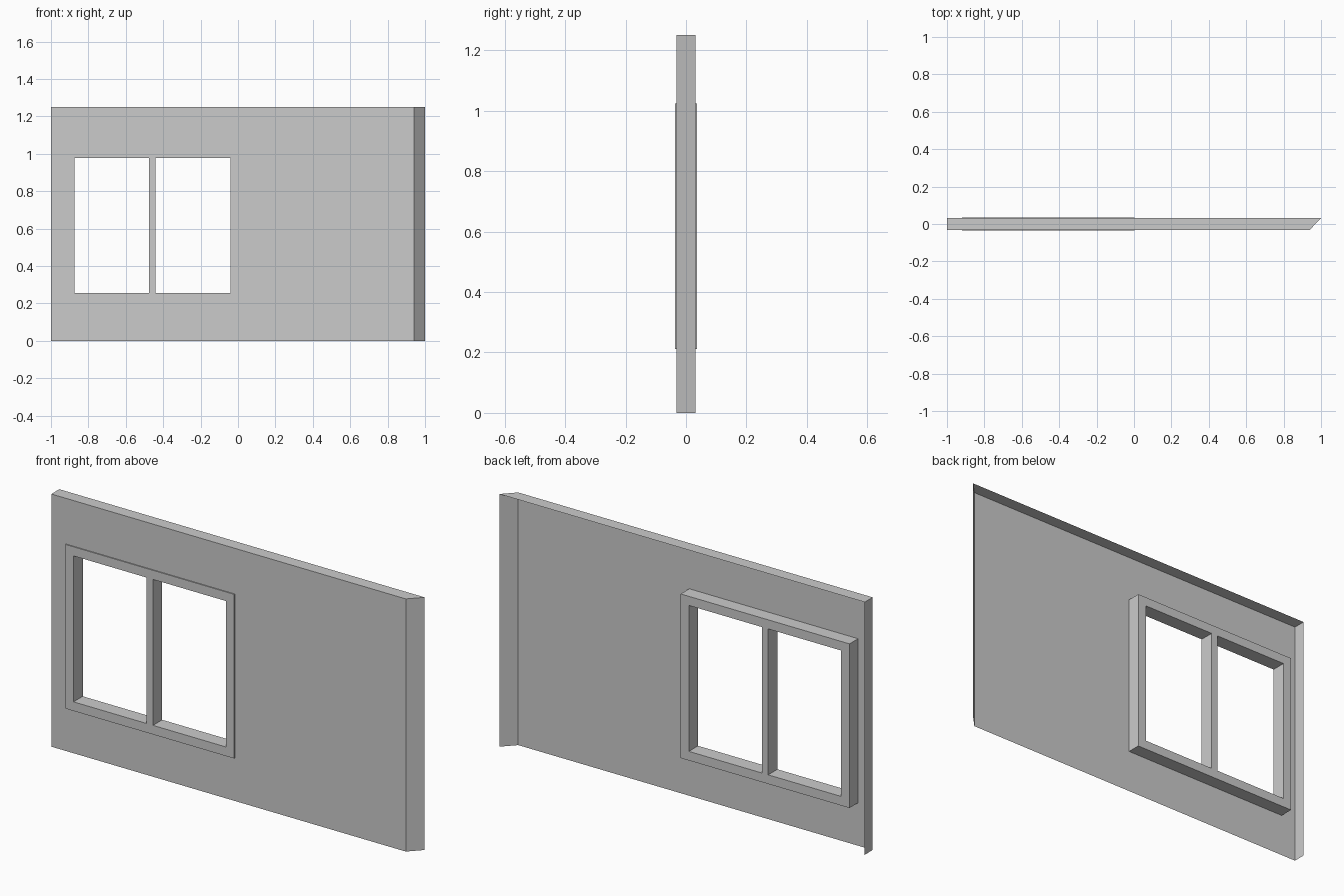
import bpy, bmesh

if "Cube" in bpy.data.objects:
    bpy.data.objects.remove(bpy.data.objects["Cube"])

HALF = 0.031      # half the wall depth
FRAME = 0.036     # half the window frame depth
HEIGHT = 1.25
MITRE = 0.94      # front x where the mitred end begins


def panel(bm, xs, zs, y, holes):
    """Front-facing sheet of grid cells, leaving out the (column, row) holes."""
    v = [[bm.verts.new((x, y, z)) for z in zs] for x in xs]
    for i in range(len(xs) - 1):
        for j in range(len(zs) - 1):
            if (i, j) not in holes:
                bm.faces.new((v[i][j], v[i + 1][j], v[i + 1][j + 1], v[i][j + 1]))


def finish(bm, name):
    bmesh.ops.remove_doubles(bm, verts=bm.verts, dist=1e-5)
    mesh = bpy.data.meshes.new(name)
    bm.to_mesh(mesh)
    bm.free()
    obj = bpy.data.objects.new(name, mesh)
    bpy.context.collection.objects.link(obj)
    return obj


# Wall shell: front sheet with window opening, top and two ends; back and bottom open
bm = bmesh.new()
panel(bm, (-1, -0.92, 0.004, MITRE), (0, 0.212, 1.024, HEIGHT), -HALF, {(1, 1)})


def quad(*points):
    bm.faces.new([bm.verts.new(p) for p in points])


quad((-1, HALF, 0), (-1, -HALF, 0), (-1, -HALF, HEIGHT), (-1, HALF, HEIGHT))
quad((MITRE, -HALF, 0), (1, HALF, 0), (1, HALF, HEIGHT), (MITRE, -HALF, HEIGHT))
quad((-1, -HALF, HEIGHT), (MITRE, -HALF, HEIGHT), (1, HALF, HEIGHT), (-1, HALF, HEIGHT))
finish(bm, "wall_panel")

# Window frame: two-light sheet thickened through the wall
bm = bmesh.new()
panel(bm, (-0.92, -0.875, -0.475, -0.44, -0.041, 0.004),
      (0.212, 0.257, 0.979, 1.024), -FRAME, {(1, 1), (3, 1)})
frame = finish(bm, "window_frame")
solid = frame.modifiers.new("depth", 'SOLIDIFY')
solid.thickness = 2 * FRAME
solid.offset = -1
